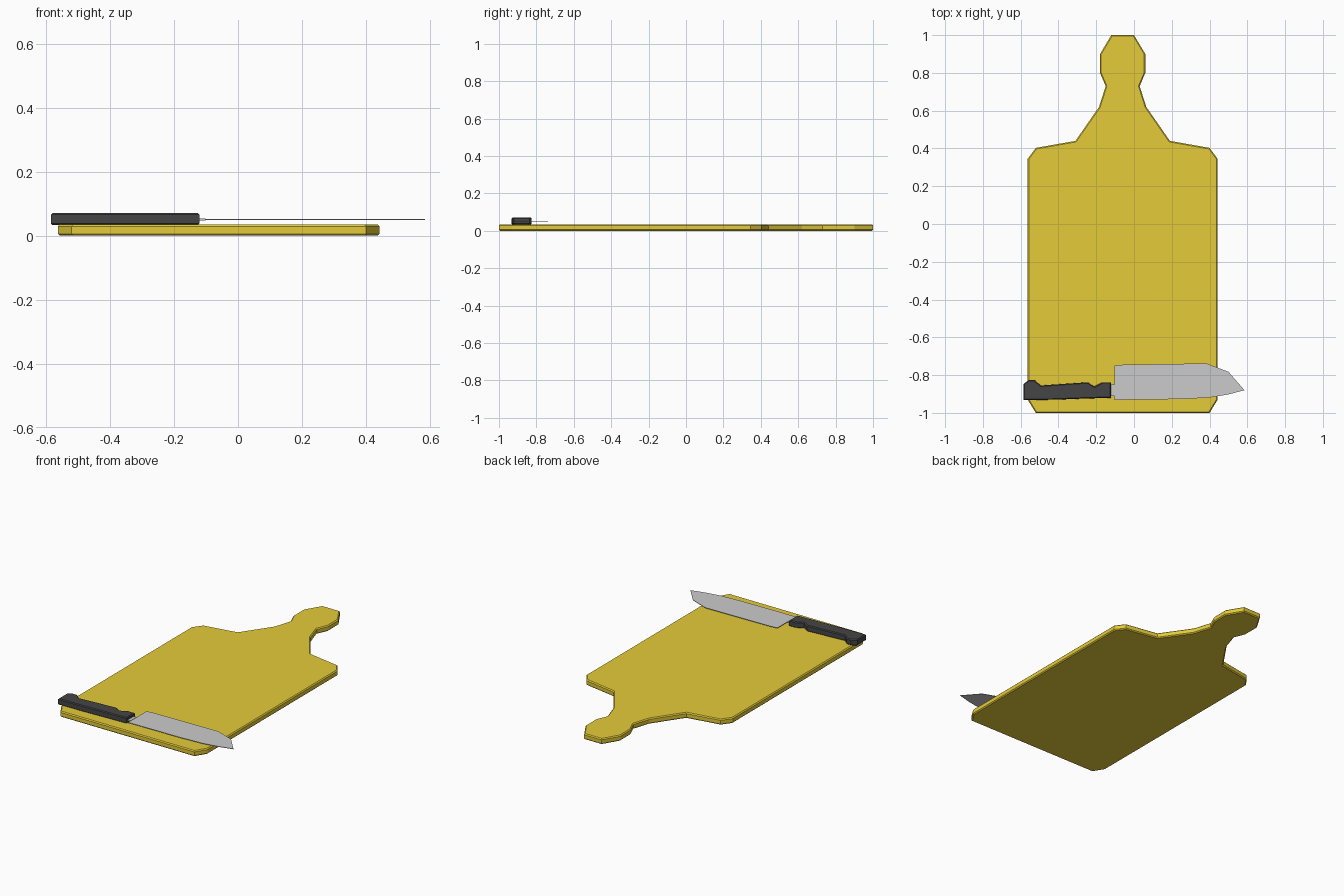
import bpy
import bmesh

if "Cube" in bpy.data.objects:
    bpy.data.objects.remove(bpy.data.objects["Cube"])


def paint(name, color):
    mat = bpy.data.materials.new(name)
    mat.diffuse_color = color
    mat.use_nodes = True
    mat.node_tree.nodes["Principled BSDF"].inputs["Base Color"].default_value = mat.diffuse_color
    return mat


def slab(name, outline, z0, z1, rim, mat):
    """Extrude a flat outline from z0 to z1 and chamfer its top and bottom rims."""
    bm = bmesh.new()
    base = bm.faces.new([bm.verts.new((x, y, z0)) for x, y in outline])
    ext = bmesh.ops.extrude_face_region(bm, geom=[base], use_keep_orig=True)
    top = [v for v in ext["geom"] if isinstance(v, bmesh.types.BMVert)]
    bmesh.ops.translate(bm, verts=top, vec=(0, 0, z1 - z0))
    bmesh.ops.recalc_face_normals(bm, faces=bm.faces[:])
    if rim:
        edges = [e for e in bm.edges if abs(e.verts[0].co.z - e.verts[1].co.z) < 1e-6]
        bmesh.ops.bevel(bm, geom=edges, offset=rim, segments=1,
                        affect='EDGES', profile=0.5)
    mesh = bpy.data.meshes.new(name)
    bm.to_mesh(mesh)
    bm.free()
    mesh.materials.append(mat)
    obj = bpy.data.objects.new(name, mesh)
    bpy.context.collection.objects.link(obj)
    return obj


wood = paint("wood", (0.78, 0.60, 0.04, 1))
dark = paint("dark_grip", (0.06, 0.06, 0.06, 1))
steel = paint("steel", (0.58, 0.58, 0.58, 1))

# Cutting board: half outline mirrored about its own centre line
cx = -0.06
half = [(0.46, -1.0), (0.503, -0.93), (0.503, 0.345), (0.46, 0.403), (0.25, 0.44),
        (0.125, 0.62), (0.09, 0.73), (0.12, 0.80), (0.12, 0.90), (0.06, 1.0)]
board = [(cx + x, y) for x, y in half] + [(cx - x, y) for x, y in reversed(half)]
slab("cutting_board", board, 0.0, 0.035, 0.006, wood)

# Knife handle
handle = [(-0.585, -0.932), (-0.42, -0.93), (-0.26, -0.924), (-0.121, -0.92),
          (-0.121, -0.838), (-0.166, -0.838), (-0.21, -0.86), (-0.246, -0.838),
          (-0.494, -0.855), (-0.526, -0.826), (-0.557, -0.826), (-0.585, -0.847)]
slab("knife_handle", handle, 0.033, 0.071, 0.005, dark)

# Knife tang between handle and blade
slab("knife_tang", [(-0.14, -0.91), (-0.102, -0.91), (-0.102, -0.85), (-0.14, -0.85)],
     0.047, 0.054, 0, steel)

# Knife blade
blade = [(-0.103, -0.931), (0.25, -0.927), (0.40, -0.919), (0.50, -0.902), (0.585, -0.88),
         (0.50, -0.782), (0.383, -0.738), (-0.06, -0.745), (-0.103, -0.75)]
slab("knife_blade", blade, 0.049, 0.052, 0, steel)
